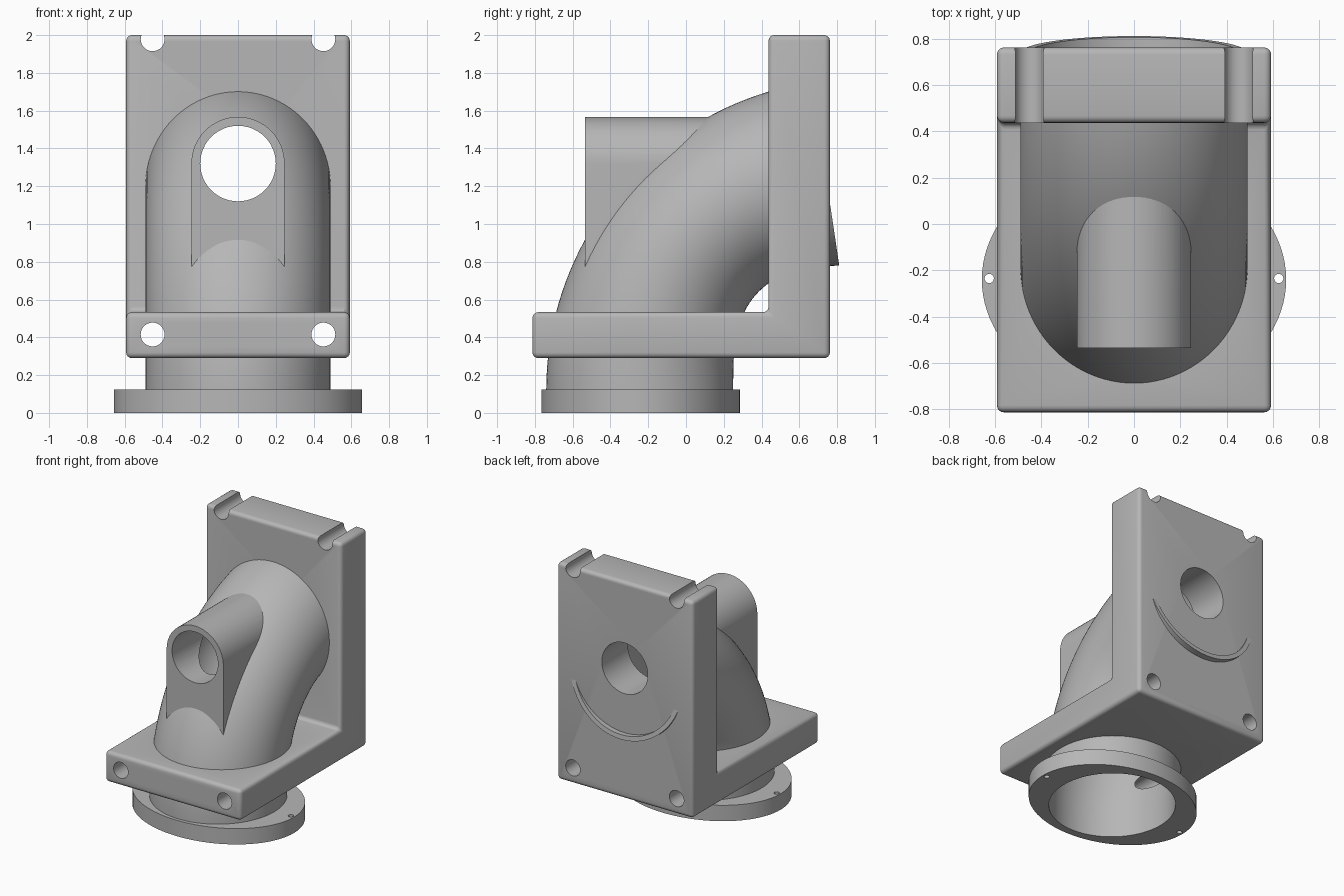
import bpy, bmesh
from math import sin, cos, pi, radians
from mathutils import Matrix

cube = bpy.data.objects.get("Cube")
if cube:
    bpy.data.objects.remove(cube, do_unlink=True)

grey = bpy.data.materials.new("light grey")
grey.use_nodes = True
grey.diffuse_color = (0.47, 0.47, 0.47, 1)
grey.node_tree.nodes["Principled BSDF"].inputs["Base Color"].default_value = grey.diffuse_color

BEND_Y, BEND_Z, BEND_END = 0.91, 0.12, 81.5


def add_object(name, bm):
    bmesh.ops.recalc_face_normals(bm, faces=bm.faces)
    mesh = bpy.data.meshes.new(name)
    bm.to_mesh(mesh)
    bm.free()
    mesh.materials.append(grey)
    obj = bpy.data.objects.new(name, mesh)
    bpy.context.collection.objects.link(obj)
    return obj


def prism(name, points, place, vector):
    """Extrude a 2D profile; place maps profile points into space."""
    bm = bmesh.new()
    face = bm.faces.new([bm.verts.new(place(*p)) for p in points])
    new = bmesh.ops.extrude_face_region(bm, geom=[face])["geom"]
    bmesh.ops.translate(bm, vec=vector, verts=[v for v in new if isinstance(v, bmesh.types.BMVert)])
    return add_object(name, bm)


def ellipse(rx, ry, cx, cy, n):
    return [(cx + rx * cos(2 * pi * i / n), cy + ry * sin(2 * pi * i / n)) for i in range(n)]


def drill(x, z, r):
    """Round cutter running front to back."""
    return prism("drill", ellipse(r, r, x, z, 48), lambda a, b: (a, -1, b), (0, 2, 0))


def elbow_solid(name, wall, end, start_z, steps=40, n=96):
    """Sweep an oval section round the bend, with a straight start."""
    bm = bmesh.new()
    rings = []
    for i in range(-1, steps + 1):
        t = radians(end) * max(i, 0) / steps
        inner = 0.66 + 0.08 * sin(2 * t) ** 2 + wall
        outer = 1.65 - wall
        mid, half = (inner + outer) / 2, (outer - inner) / 2
        ring = []
        for k in range(n):
            a = 2 * pi * k / n
            d = mid + half * sin(a)
            z = start_z if i < 0 else BEND_Z + d * sin(t)
            ring.append(bm.verts.new(((0.49 - wall) * cos(a), BEND_Y - d * cos(t), z)))
        rings.append(ring)
    for r0, r1 in zip(rings, rings[1:]):
        for k in range(n):
            j = (k + 1) % n
            bm.faces.new((r0[k], r0[j], r1[j], r1[k]))
    bm.faces.new(rings[0])
    bm.faces.new(rings[-1])
    return add_object(name, bm)


def apply(obj, mod):
    bpy.context.view_layer.objects.active = obj
    bpy.ops.object.modifier_apply(modifier=mod.name)


def cut(obj, cutters):
    for c in cutters:
        mod = obj.modifiers.new("cut", 'BOOLEAN')
        mod.operation, mod.solver, mod.object = 'DIFFERENCE', 'EXACT', c
        apply(obj, mod)


# Cutters
bore = elbow_solid("bore", 0.035, 86, -0.1)
wide_bore = elbow_solid("wide_bore", 0.02, 84, -0.1)
plate_bore = elbow_solid("plate_bore", 0.02, 35, -0.1)
main_hole = drill(0, 1.32, 0.2)
screw_holes = [drill(s * 0.452, 0.415, 0.063) for s in (-1, 1)]
top_notches = [drill(s * 0.452, 1.978, 0.063) for s in (-1, 1)]
pin_holes = [prism("pin", ellipse(0.02, 0.02, s * 0.625, -0.235, 20),
                   lambda a, b: (a, b, -0.1), (0, 0, 0.4)) for s in (-1, 1)]
cutters = [bore, wide_bore, plate_bore, main_hole] + screw_holes + top_notches + pin_holes

# L-shaped bracket with rounded edges
profile = [(-0.813, 0.29), (0.762, 0.29), (0.762, 2), (0.437, 2), (0.437, 0.533), (-0.813, 0.533)]
bracket = prism("bracket", profile, lambda a, b: (-0.592, a, b), (1.184, 0, 0))
bevel = bracket.modifiers.new("round", 'BEVEL')
bevel.width, bevel.segments, bevel.limit_method = 0.03, 4, 'ANGLE'
apply(bracket, bevel)
cut(bracket, [plate_bore, main_hole] + screw_holes + top_notches)

# Hollow elbow pipe
elbow = elbow_solid("elbow_pipe", 0, BEND_END, 0.06)
cut(elbow, [bore, main_hole] + screw_holes)

# Arched front outlet
arch = [(0.247 * cos(pi * i / 32), 1.32 + 0.247 * sin(pi * i / 32)) for i in range(33)]
outlet = prism("front_outlet", arch + [(-0.247, 0.65), (0.247, 0.65)],
               lambda a, b: (a, -0.535, b), (0, 0.75, 0))
cut(outlet, [wide_bore, main_hole])

# Oval base flange
flange = prism("base_flange", ellipse(0.657, 0.525, 0, -0.24, 96), lambda a, b: (a, b, 0), (0, 0, 0.125))
cut(flange, [bore] + pin_holes)

for c in cutters:
    bpy.data.objects.remove(c, do_unlink=True)

bpy.ops.object.select_all(action='DESELECT')
for obj in (bracket, elbow, outlet, flange):
    obj.select_set(True)
    bpy.context.view_layer.objects.active = obj
bpy.ops.object.shade_smooth_by_angle(angle=radians(32))
